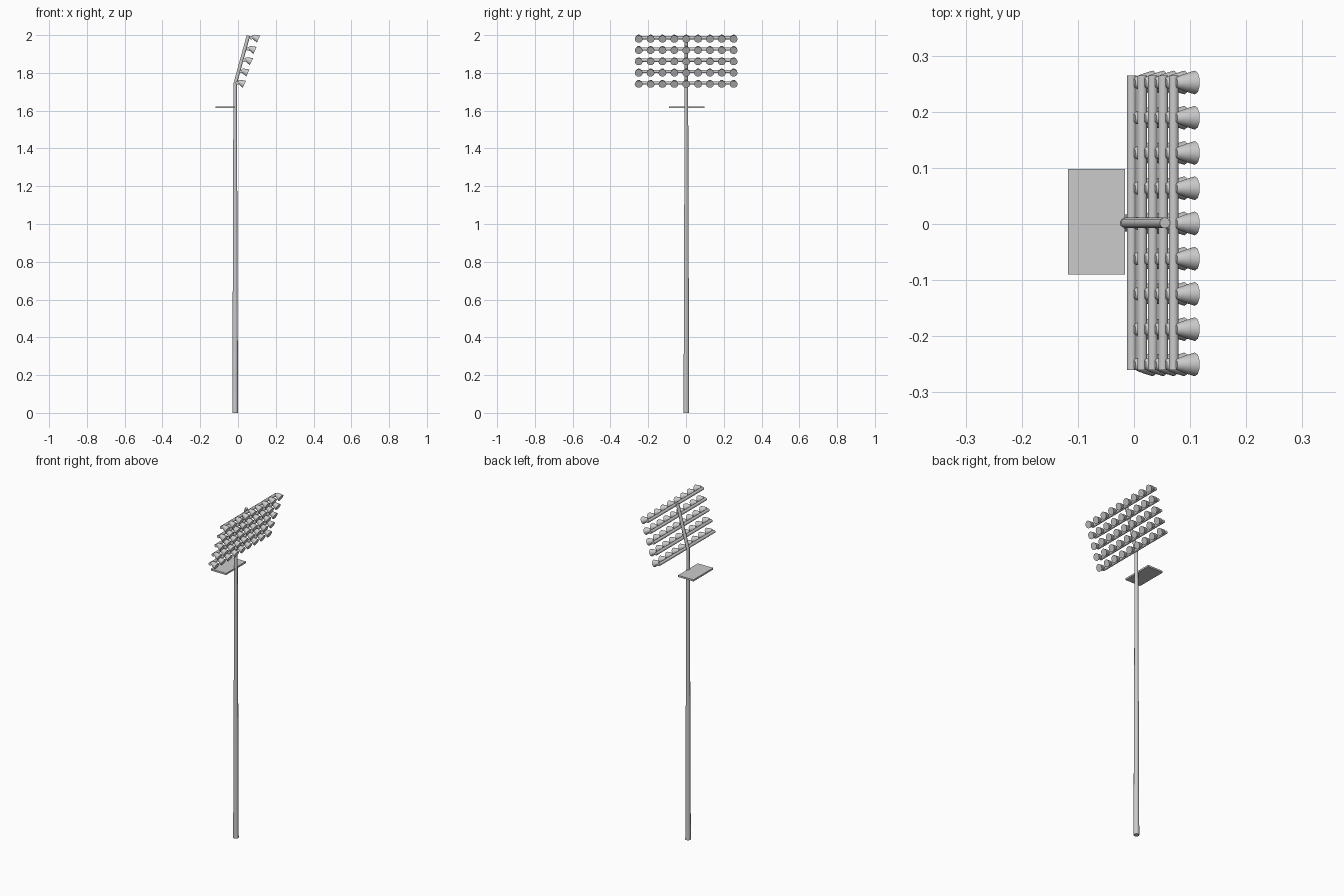
import bpy, bmesh, math
from mathutils import Vector, Matrix

if "Cube" in bpy.data.objects:
    bpy.data.objects.remove(bpy.data.objects["Cube"])


def finish(name, bm):
    bmesh.ops.recalc_face_normals(bm, faces=bm.faces)
    me = bpy.data.meshes.new(name)
    bm.to_mesh(me)
    bm.free()
    ob = bpy.data.objects.new(name, me)
    bpy.context.collection.objects.link(ob)
    bpy.ops.object.select_all(action='DESELECT')
    ob.select_set(True)
    bpy.context.view_layer.objects.active = ob
    bpy.ops.object.shade_smooth_by_angle(angle=math.radians(40))
    return ob


def lathe(bm, profile, origin, axis, sides):
    """Capped solid of revolution; profile holds (distance along axis, radius)."""
    turn = Vector((0, 0, 1)).rotation_difference(Vector(axis)).to_matrix().to_4x4()
    place = Matrix.Translation(origin) @ turn
    rings = []
    for d, r in profile:
        ring = []
        for i in range(sides):
            a = math.tau * (i + 0.5) / sides
            ring.append(bm.verts.new(place @ Vector((r * math.cos(a), r * math.sin(a), d))))
        rings.append(ring)
    for lo, hi in zip(rings, rings[1:]):
        for i in range(sides):
            j = (i + 1) % sides
            bm.faces.new((lo[i], lo[j], hi[j], hi[i]))
    bm.faces.new(rings[0][::-1])
    bm.faces.new(rings[-1])


YC = 0.002

# Tapered pole
bm = bmesh.new()
lathe(bm, [(0, 0.0155), (0.57, 0.0135), (1.15, 0.0115), (1.75, 0.0095)],
      (-0.015, YC, 0), (0, 0, 1), 12)
finish("pole", bm)

# Leaning spine carrying the lamp rows
bm = bmesh.new()
start, end = Vector((-0.015, YC, 1.742)), Vector((0.055, YC, 1.9975))
lathe(bm, [(0, 0.0095), ((end - start).length, 0.0095)], start, end - start, 12)
finish("leaning_spine", bm)

# Service platform behind the pole
bm = bmesh.new()
bmesh.ops.create_cube(bm, size=1, matrix=Matrix.Translation((-0.067, 0.004, 1.618))
                      @ Matrix.Diagonal((0.102, 0.188, 0.010, 1)))
finish("service_platform", bm)

# Lamp rows: crossbar plus nine floodlights tilted down
tilt = math.radians(25)
aim = Vector((math.cos(tilt), 0, -math.sin(tilt)))
shade = [(-0.002, 0.007), (0.0, 0.0095), (0.006, 0.0125), (0.018, 0.0165), (0.035, 0.0212)]
for row in range(5):
    x, z = -0.004 + 0.0187 * row, 1.747 + 0.0598 * row
    bm = bmesh.new()
    lathe(bm, [(0, 0.009), (0.525, 0.009)], (x, -0.2605, z), (0, 1, 0), 12)
    finish(f"crossbar_{row + 1}", bm)
    bm = bmesh.new()
    for k in range(-4, 5):
        lathe(bm, shade, (x + 0.006, 0.001 + 0.0628 * k, z + 0.0075), aim, 10)
    finish(f"floodlights_{row + 1}", bm)
